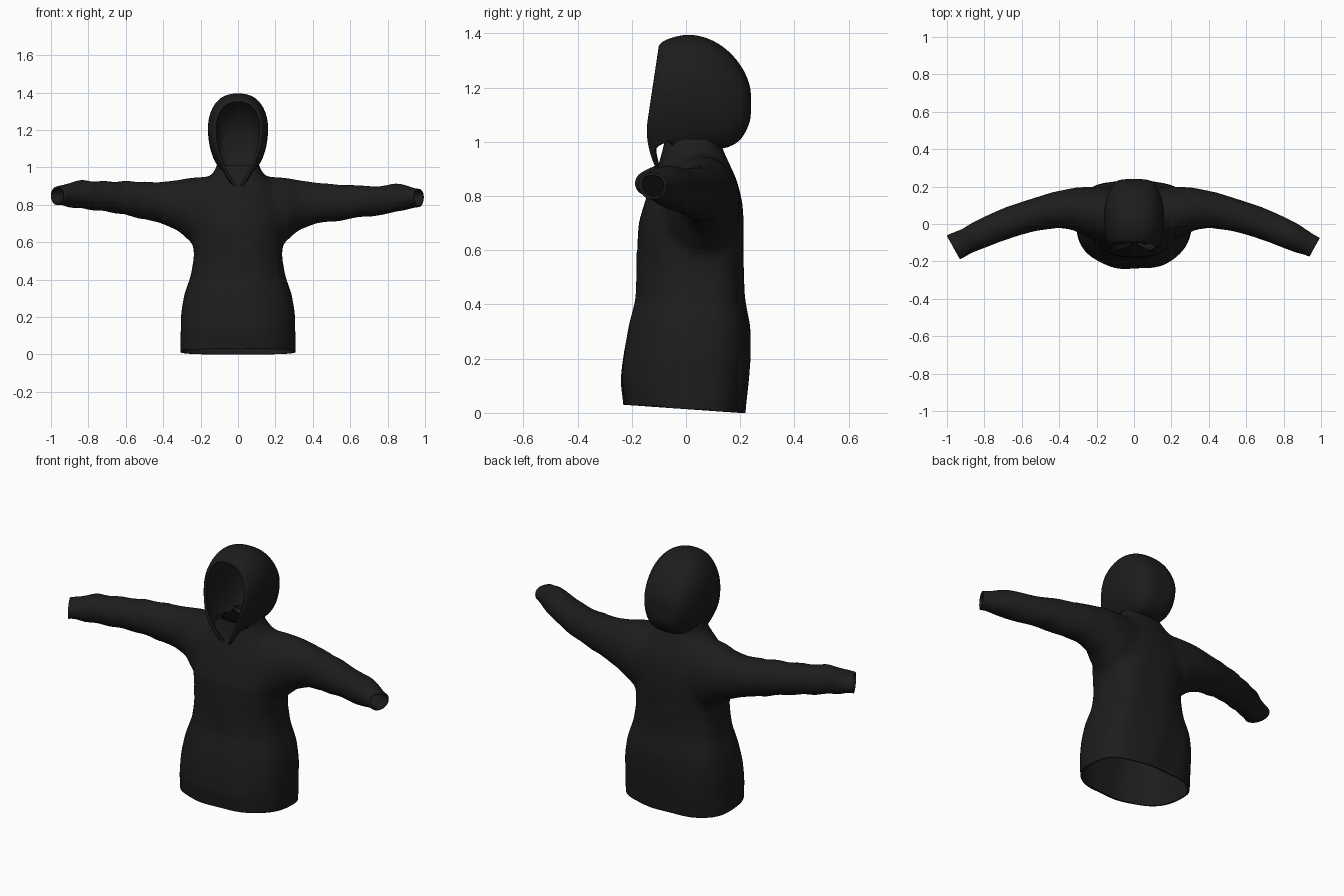
import bpy, bmesh
from math import sin, cos, pi, copysign
from mathutils import Vector

old = bpy.data.objects.get("Cube")
if old:
    bpy.data.objects.remove(old)

# Single cloth colour
cloth = bpy.data.materials.new("black cloth")
cloth.use_nodes = True
colour = (0.012, 0.012, 0.012, 1)
cloth.diffuse_color = colour
shader = cloth.node_tree.nodes["Principled BSDF"]
shader.inputs["Base Color"].default_value = colour
shader.inputs["Roughness"].default_value = 0.9


def power(v, n):
    return copysign(abs(v) ** n, v)


def loft(bm, rings, cap_start=True):
    loops = [[bm.verts.new(p) for p in ring] for ring in rings]
    for a, b in zip(loops, loops[1:]):
        for i in range(len(a)):
            j = (i + 1) % len(a)
            bm.faces.new((a[i], a[j], b[j], b[i]))
    if cap_start:
        bm.faces.new(loops[0][::-1])
    bm.faces.new(loops[-1])


def make_object(name, bm):
    bmesh.ops.recalc_face_normals(bm, faces=bm.faces)
    mesh = bpy.data.meshes.new(name)
    bm.to_mesh(mesh)
    bm.free()
    mesh.materials.append(cloth)
    obj = bpy.data.objects.new(name, mesh)
    bpy.context.collection.objects.link(obj)
    return obj


def bake(obj):
    graph = bpy.context.evaluated_depsgraph_get()
    mesh = bpy.data.meshes.new_from_object(obj.evaluated_get(graph))
    obj.modifiers.clear()
    obj.data = mesh


def finish(obj, thickness):
    shell = obj.modifiers.new("cloth thickness", "SOLIDIFY")
    shell.thickness = thickness
    shell.offset = -1
    for poly in obj.data.polygons:
        poly.use_smooth = True


def cut(bm, point, normal, keep_whole=lambda v: False):
    verts = [v for v in bm.verts if not keep_whole(v.co)]
    inside = set(verts)
    edges = [e for e in bm.edges if all(v in inside for v in e.verts)]
    faces = [f for f in bm.faces if all(v in inside for v in f.verts)]
    bmesh.ops.bisect_plane(bm, geom=verts + edges + faces, plane_co=point,
                           plane_no=normal, clear_outer=True)


# Body: height, half width, front, back
body = [(-.06, .303, -.224, .214), (.03, .31, -.23, .22), (.12, .307, -.243, .23),
        (.22, .305, -.232, .237), (.32, .288, -.214, .235), (.42, .253, -.186, .215),
        (.52, .236, -.182, .212), (.62, .24, -.18, .212), (.70, .25, -.176, .214),
        (.78, .24, -.152, .208), (.86, .22, -.125, .188), (.92, .18, -.10, .16),
        (.96, .14, -.09, .142), (1.0, .115, -.08, .125), (1.08, .11, -.07, .122)]
# Sleeve: along, centre y, half depth, bottom, top
sleeve = [(.10, .045, .15, .565, .952), (.24, .066, .137, .588, .948),
          (.32, .082, .114, .66, .934), (.42, .075, .098, .70, .919),
          (.55, .045, .087, .714, .91), (.65, .015, .085, .73, .903),
          (.75, -.024, .081, .742, .902), (.84, -.064, .077, .757, .914),
          (.895, -.092, .07, .768, .908), (.94, -.112, .062, .785, .892),
          (1.04, -.16, .062, .79, .885)]
STEPS = 40
angles = [2 * pi * i / STEPS for i in range(STEPS)]

bm = bmesh.new()
rings = []
for z, w, front, back in body:
    mid, half = (front + back) / 2, (back - front) / 2
    rings.append([(w * power(cos(a), .85),
                   mid + half * power(sin(a), .58 if sin(a) > 0 else .9), z)
                  for a in angles])
loft(bm, rings)

for side in (1, -1):
    rings = []
    for i, (x, y, d, low, high) in enumerate(sleeve):
        p, n = sleeve[max(i - 1, 0)], sleeve[min(i + 1, len(sleeve) - 1)]
        along = Vector((n[0] - p[0], n[1] - p[1])).normalized()
        lift = .025 * max(0, sin((x - .4) * 5)) if side < 0 else 0
        if side < 0 and x > .9:  # the right cuff flares wider
            d *= 1.25
        mid, half = (low + high) / 2 + lift, (high - low) / 2
        rings.append([(side * (x - along.y * d * cos(a)), y + along.x * d * cos(a),
                       mid + half * sin(a)) for a in angles])
    loft(bm, rings)
top = make_object("body_and_sleeves", bm)

# Fuse body and sleeves into one smooth cloth surface
fuse = top.modifiers.new("fuse", "REMESH")
fuse.mode = "VOXEL"
fuse.voxel_size = .013
relax = top.modifiers.new("relax", "SMOOTH")
relax.factor = .5
relax.iterations = 22
bake(top)

# Open the hem, neck and cuffs
bm = bmesh.new()
bm.from_mesh(top.data)
cut(bm, (0, 0, .014), (0, -.07, -1))
cut(bm, (0, 0, 1.01), (0, 0, 1))
for side in (1, -1):
    cut(bm, (side * .967, -.122, .84), (side * .87, -.48, 0),
        lambda p: p.x * side < .8)
# Soft sleeve and waist wrinkles
for v in bm.verts:
    x, y, z = v.co
    if abs(x) > .5:
        v.co.z += .0025 * sin(x * 41 + y * 30)
    elif z < .6:
        v.co.y += .003 * sin(x * 28 + z * 6)
bm.to_mesh(top.data)
bm.free()
finish(top, .01)

# Hood: depth, bottom, top, half width, pointedness of the lower edge
hood = [(-.146, .885, 1.352, .124, 1), (-.125, .888, 1.37, .14, .9),
        (-.06, .925, 1.39, .155, .5), (.02, .955, 1.4, .163, .25),
        (.09, .968, 1.382, .16, .1), (.15, .975, 1.345, .145, 0),
        (.20, 1.0, 1.29, .123, 0), (.228, 1.05, 1.235, .1, 0),
        (.241, 1.09, 1.19, .065, 0)]
rings = []
for i, (y, low, high, w, point) in enumerate(hood):
    ring = []
    for a in angles:
        c = cos(a)
        middle = low + (high - low) * (.55 + .1 * point)
        z = middle + c * (high - middle if c > 0 else middle - low)
        if c > 0:
            width = w * power(sin(a), .8)
        else:
            width = w * power(sin(a), .55 + .35 * point) * (1 - point * .5 * c * c)
        # Lean of the front rim, fading out over the first sections
        lean = .15 * (z - 1.05) if z > 1.05 else 1.6 * (1.05 - z) ** 2
        ring.append((width, y + lean * max(0, 1 - i / 3), z))
    rings.append(ring)
bm = bmesh.new()
loft(bm, rings, cap_start=False)
# Opening where the hood joins the neck
floor = []
for f in bm.faces:
    c = f.calc_center_median()
    if c.z < 1.0 and abs(c.x) < .1 and -.09 < c.y < .1:
        floor.append(f)
bmesh.ops.delete(bm, geom=floor, context="FACES")
hood_obj = make_object("hood", bm)
sub = hood_obj.modifiers.new("smooth", "SUBSURF")
sub.levels = sub.render_levels = 2
bake(hood_obj)
finish(hood_obj, .014)
